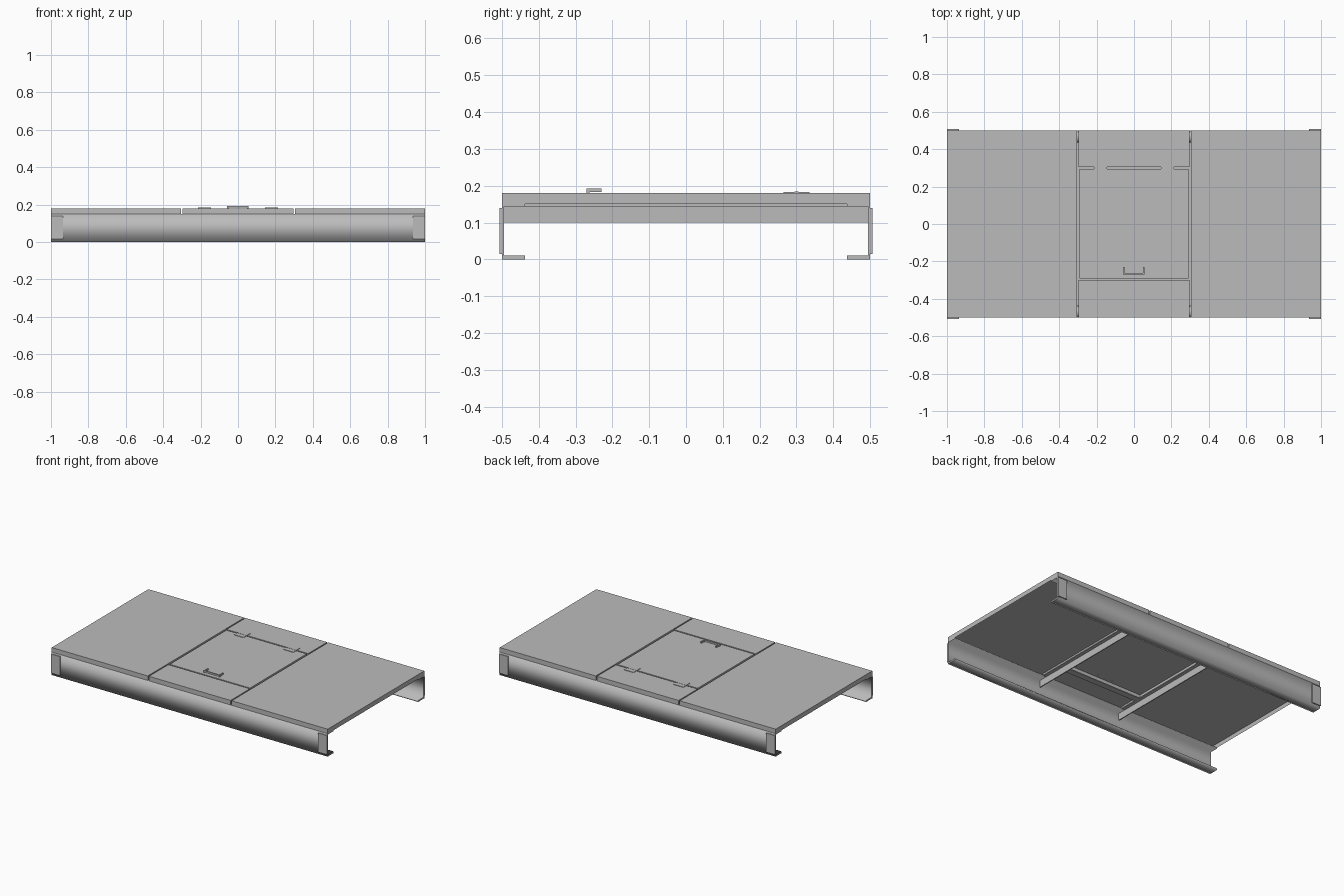
import bpy
import bmesh
from mathutils import Vector

old = bpy.data.objects.get("Cube")
if old:
    bpy.data.objects.remove(old, do_unlink=True)

steel = bpy.data.materials.new("grey_steel")
steel.use_nodes = True
steel.diffuse_color = (0.5, 0.5, 0.5, 1)
steel.node_tree.nodes["Principled BSDF"].inputs["Base Color"].default_value = (0.5, 0.5, 0.5, 1)

T = 0.006      # sheet thickness
DECK = 0.18    # walking surface
SEAT = 0.15    # underside of the panels
SEAM = 0.3     # position of the panel joints


def finish(name, bm):
    bmesh.ops.recalc_face_normals(bm, faces=bm.faces)
    mesh = bpy.data.meshes.new(name)
    bm.to_mesh(mesh)
    bm.free()
    mesh.materials.append(steel)
    obj = bpy.data.objects.new(name, mesh)
    bpy.context.collection.objects.link(obj)
    return obj


def add_box(bm, low, high):
    low, high = Vector(low), Vector(high)
    verts = bmesh.ops.create_cube(bm, size=1)["verts"]
    for v in verts:
        v.co = (low + high) / 2 + v.co * (high - low)


def boxes(name, *spans):
    bm = bmesh.new()
    for low, high in spans:
        add_box(bm, low, high)
    return finish(name, bm)


def extrude(name, points, travel, smooth=False):
    """Sweep a closed profile along a straight line."""
    bm = bmesh.new()
    face = bm.faces.new([bm.verts.new(p) for p in points])
    ext = bmesh.ops.extrude_face_region(bm, geom=[face])["geom"]
    bmesh.ops.translate(bm, vec=travel, verts=[g for g in ext if isinstance(g, bmesh.types.BMVert)])
    for f in bm.faces:
        f.smooth = smooth and len(f.verts) == 4
    for e in bm.edges:
        e.smooth = all(len(f.verts) == 4 for f in e.link_faces)
    return finish(name, bm)


def tray(name, x0, x1, y0, y1):
    """Folded sheet panel: a flat top with skirts turned down, open below."""
    bm = bmesh.new()
    add_box(bm, (x0, y0, SEAT), (x1, y1, DECK))
    bottom = [f for f in bm.faces if f.normal.z < -0.5]
    inner = bmesh.ops.inset_region(bm, faces=bottom, thickness=T)
    for v in bottom[0].verts:
        v.co.z = DECK - T
    return finish(name, bm)


# Long side channels, open toward the middle, with their end plates
for side, name in ((-1, "front"), (1, "back")):
    outline = [(0.5, 0), (0.5, SEAT), (0.437, SEAT), (0.437, SEAT - T), (0.494, SEAT - T),
               (0.494, 0.01), (0.437, 0.01), (0.437, 0)]
    extrude(name + "_channel", [(-1, side * y, z) for y, z in outline], (2, 0, 0), smooth=True)
    for x, end in ((-1, "right"), (0.935, "left")):
        ys = sorted((side * 0.5, side * 0.507))
        boxes(f"{name}_{end}_end_plate", ((x, ys[0], 0.015), (x + 0.065, ys[1], 0.14)))

# Cross beams under the panel joints
for side, name in ((-1, "right"), (1, "left")):
    tee = [(-0.025, SEAT), (0.025, SEAT), (0.025, SEAT - T), (T / 2, SEAT - T),
           (T / 2, 0.1), (-T / 2, 0.1), (-T / 2, SEAT - T), (-0.025, SEAT - T)]
    extrude(name + "_cross_beam", [(side * SEAM + x, -0.494, z) for x, z in tee], (0, 0.988, 0))

# Deck panels and hinged hatch
G = 0.004
tray("right_panel", -1, -SEAM - G, -0.5, 0.5)
tray("left_panel", SEAM + G, 1, -0.5, 0.5)
tray("front_panel", -SEAM + G, SEAM - G, -0.5, -SEAM)
tray("back_panel", -SEAM + G, SEAM - G, SEAM + G, 0.5)
tray("hatch", -0.291, 0.291, -0.291, 0.295)

# Ledge that the hatch rests on
for y, name in ((-SEAM, "front"), (SEAM, "back")):
    boxes(name + "_hatch_ledge", ((-SEAM, y - 0.02, SEAT - T), (SEAM, y + 0.02, SEAT)))

# Hinges: two thin leaves and a low knuckle
for side, name in ((-1, "right"), (1, "left")):
    x0, x1 = side * 0.18 - 0.035, side * 0.18 + 0.035
    boxes(name + "_hinge",
          ((x0, 0.265, DECK), (x1, 0.297, DECK + 0.003)),
          ((x0, 0.303, DECK), (x1, 0.335, DECK + 0.003)),
          ((x0, 0.295, DECK - 0.002), (x1, 0.305, DECK + 0.004)))

# Pull handle: flat grip with two turned ends and short feet
boxes("hatch_handle",
      ((-0.06, -0.27, DECK + 0.003), (0.056, -0.262, DECK + 0.013)),
      ((-0.06, -0.262, DECK + 0.003), (-0.052, -0.23, DECK + 0.013)),
      ((0.048, -0.262, DECK + 0.003), (0.056, -0.23, DECK + 0.013)),
      ((-0.06, -0.27, DECK - 0.008), (-0.052, -0.262, DECK + 0.003)),
      ((0.048, -0.27, DECK - 0.008), (0.056, -0.262, DECK + 0.003)))
